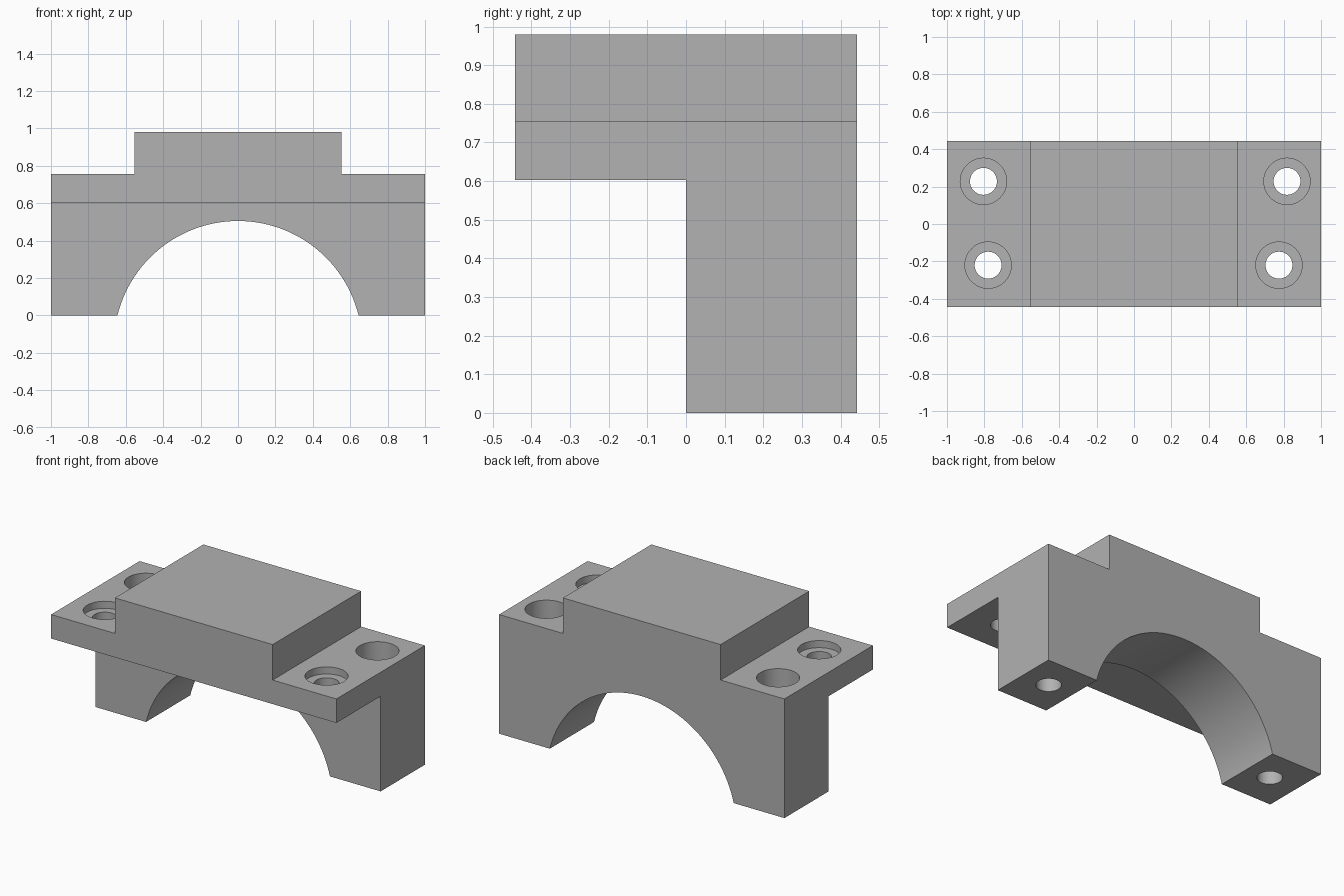
import bpy
import bmesh
from math import radians
from mathutils import Matrix

if "Cube" in bpy.data.objects:
    bpy.data.objects.remove(bpy.data.objects["Cube"], do_unlink=True)

HALF_DEPTH = 0.443
FLANGE_TOP = 0.755
FLANGE_BOTTOM = 0.603
TOP = 0.98

grey = bpy.data.materials.new("plain grey")
grey.use_nodes = True
colour = (0.445, 0.445, 0.445, 1)
grey.diffuse_color = colour
grey.node_tree.nodes["Principled BSDF"].inputs["Base Color"].default_value = colour


def add_object(name, bm):
    bmesh.ops.recalc_face_normals(bm, faces=bm.faces)
    mesh = bpy.data.meshes.new(name)
    bm.to_mesh(mesh)
    bm.free()
    obj = bpy.data.objects.new(name, mesh)
    bpy.context.collection.objects.link(obj)
    mesh.materials.append(grey)
    return obj


def box_cutter(name, size, centre):
    bm = bmesh.new()
    bmesh.ops.create_cube(bm, size=1, matrix=Matrix.Translation(centre) @ Matrix.Diagonal((*size, 1)))
    return add_object(name, bm)


def cylinder_cutter(name, radius, length, centre, tilt=0, sides=48):
    bm = bmesh.new()
    bmesh.ops.create_cone(bm, cap_ends=True, segments=sides, radius1=radius, radius2=radius,
                          depth=length,
                          matrix=Matrix.Translation(centre) @ Matrix.Rotation(radians(tilt), 4, "X"))
    return add_object(name, bm)


# Stepped outline extruded from front to back
right_side = [(1, 0), (1, FLANGE_TOP), (0.553, FLANGE_TOP), (0.553, TOP)]
outline = right_side + [(-x, z) for x, z in reversed(right_side)]
bm = bmesh.new()
face = bm.faces.new([bm.verts.new((x, -HALF_DEPTH, z)) for x, z in outline])
extruded = bmesh.ops.extrude_face_region(bm, geom=[face])
bmesh.ops.translate(bm, vec=(0, 2 * HALF_DEPTH, 0),
                    verts=[v for v in extruded["geom"] if isinstance(v, bmesh.types.BMVert)])
bracket = add_object("bearing_cap_bracket", bm)

# Front undercut and the arch through the rear legs
cutters = [
    box_cutter("front_undercut", (3, 1, 1), (0, -0.5, FLANGE_BOTTOM - 0.5)),
    cylinder_cutter("arch_cutter", 0.664, 2, (0, 0, -0.159), tilt=90, sides=128),
]

# Counterbored bolt holes: x, y and the floor height of each counterbore
for x, y, floor in [(-0.78, -0.22, 0.71), (0.775, -0.22, 0.71),
                    (-0.805, 0.228, 0.4), (0.818, 0.228, 0.4)]:
    cutters.append(cylinder_cutter("bolt_hole", 0.072, 2, (x, y, 0.4)))
    cutters.append(cylinder_cutter("counterbore", 0.124, 1, (x, y, floor + 0.5)))

for cutter in cutters:
    cutter.hide_render = True
    modifier = bracket.modifiers.new(cutter.name, "BOOLEAN")
    modifier.operation = "DIFFERENCE"
    modifier.solver = "EXACT"
    modifier.object = cutter

# Bake the cuts and remove the cutters
bpy.context.view_layer.update()
depsgraph = bpy.context.evaluated_depsgraph_get()
finished = bpy.data.meshes.new_from_object(bracket.evaluated_get(depsgraph))
bracket.modifiers.clear()
bracket.data = finished
for cutter in cutters:
    bpy.data.objects.remove(cutter, do_unlink=True)

# Smooth bores and arch, sharp block edges
bpy.ops.object.select_all(action="DESELECT")
bracket.select_set(True)
bpy.context.view_layer.objects.active = bracket
bpy.ops.object.shade_smooth_by_angle(angle=radians(30))
